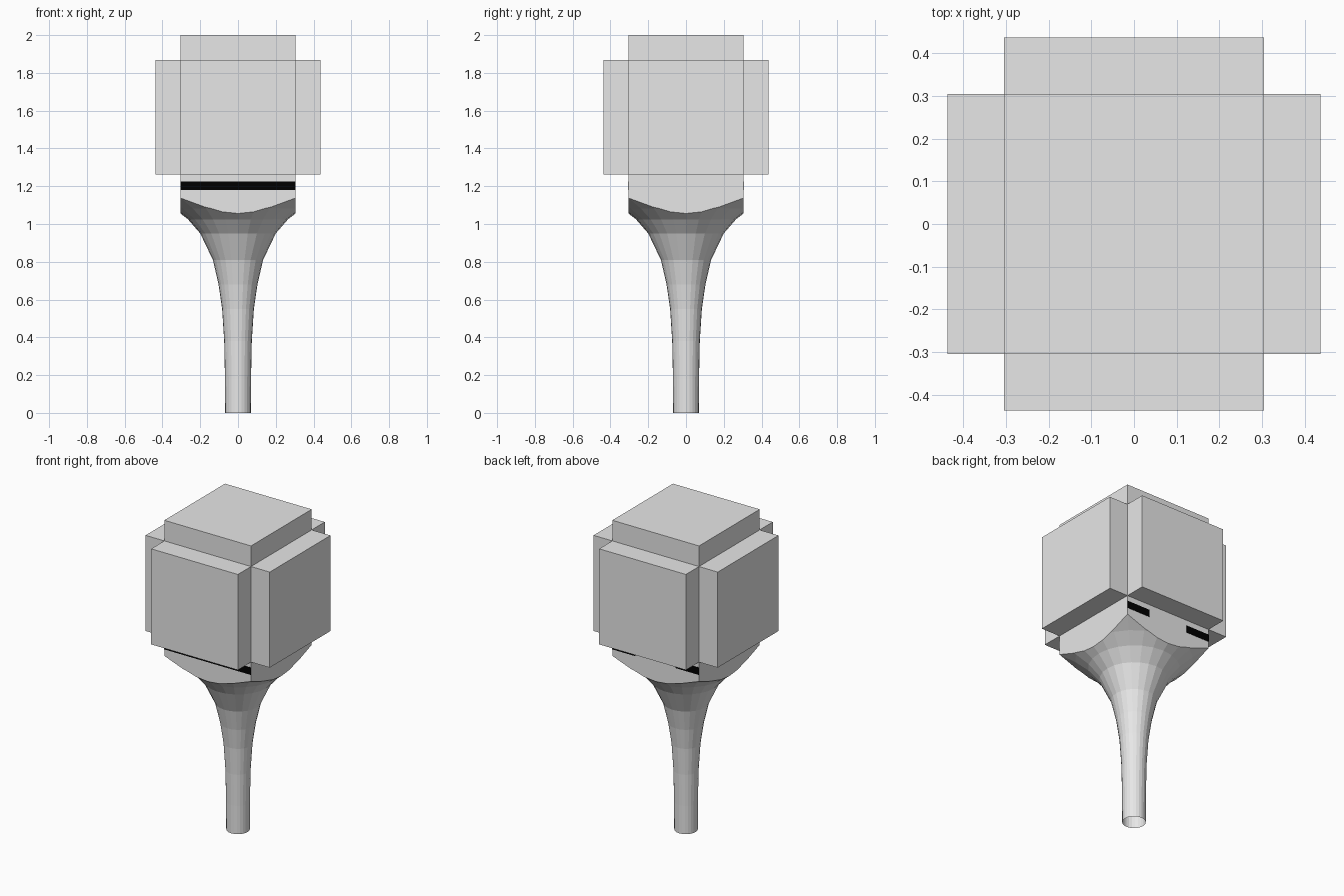
import bpy, bmesh, math
from mathutils import Vector, Matrix

if "Cube" in bpy.data.objects:
    bpy.data.objects.remove(bpy.data.objects["Cube"])

H = 0.305      # half width of the square core
OUT = 0.437    # reach of the side plates
MID = 1.565    # centre height of the cube


def material(name, value):
    m = bpy.data.materials.new(name)
    m.diffuse_color = (value, value, value, 1)
    m.use_nodes = True
    m.node_tree.nodes["Principled BSDF"].inputs["Base Color"].default_value = m.diffuse_color
    return m


grey = material("light_grey", 0.8)
black = material("black", 0.0)


def finish(name, bm, mat=grey):
    bmesh.ops.recalc_face_normals(bm, faces=bm.faces)
    mesh = bpy.data.meshes.new(name)
    bm.to_mesh(mesh)
    bm.free()
    mesh.materials.append(mat)
    ob = bpy.data.objects.new(name, mesh)
    bpy.context.collection.objects.link(ob)
    return ob


def box(name, centre, size, turn=0, mat=grey):
    bm = bmesh.new()
    bmesh.ops.create_cube(bm, size=1, matrix=Matrix.Rotation(turn, 4, 'Z')
                          @ Matrix.Translation(centre) @ Matrix.Diagonal((*size, 1)))
    return finish(name, bm, mat)


# Flared stem and core: a turned profile, trimmed square by four planes
profile = [(0.068, 0), (0.069, 0.18), (0.073, 0.38), (0.084, 0.55), (0.103, 0.68),
           (0.133, 0.81), (0.20, 0.95), (0.265, 1.025), (0.34, 1.083), (0.44, 1.143),
           (0.52, 1.18), (0.52, 2.0)]
N = 24
bm = bmesh.new()
rings = [[bm.verts.new((r * math.cos(2 * math.pi * i / N), r * math.sin(2 * math.pi * i / N), z))
          for i in range(N)] for r, z in profile]
for a, b in zip(rings, rings[1:]):
    for i in range(N):
        j = (i + 1) % N
        bm.faces.new((a[i], a[j], b[j], b[i]))
bm.faces.new(rings[-1])
for k in range(4):
    n = Vector((round(math.cos(k * math.pi / 2)), round(math.sin(k * math.pi / 2)), 0))
    geom = bm.verts[:] + bm.edges[:] + bm.faces[:]
    cut = bmesh.ops.bisect_plane(bm, geom=geom, plane_co=n * H, plane_no=n, clear_outer=True)
    edges = [e for e in cut["geom_cut"] if isinstance(e, bmesh.types.BMEdge)]
    bmesh.ops.edgeloop_fill(bm, edges=edges)
finish("stem_and_core", bm)

# Raised plate on each of the four sides
for k, side in enumerate(("right", "back", "left", "front")):
    box(side + "_plate", ((H + OUT) / 2, 0, MID), (OUT - H, 2 * H, 2 * H - 0.002), k * math.pi / 2)

# Thin dark trim under the front and back plates
box("front_trim", (0, -H, 1.203), (2 * H, 0.004, 0.046), mat=black)
box("back_trim_right", (0.223, H, 1.203), (0.164, 0.004, 0.046), mat=black)
box("back_trim_left", (-0.223, H, 1.203), (0.164, 0.004, 0.046), mat=black)
